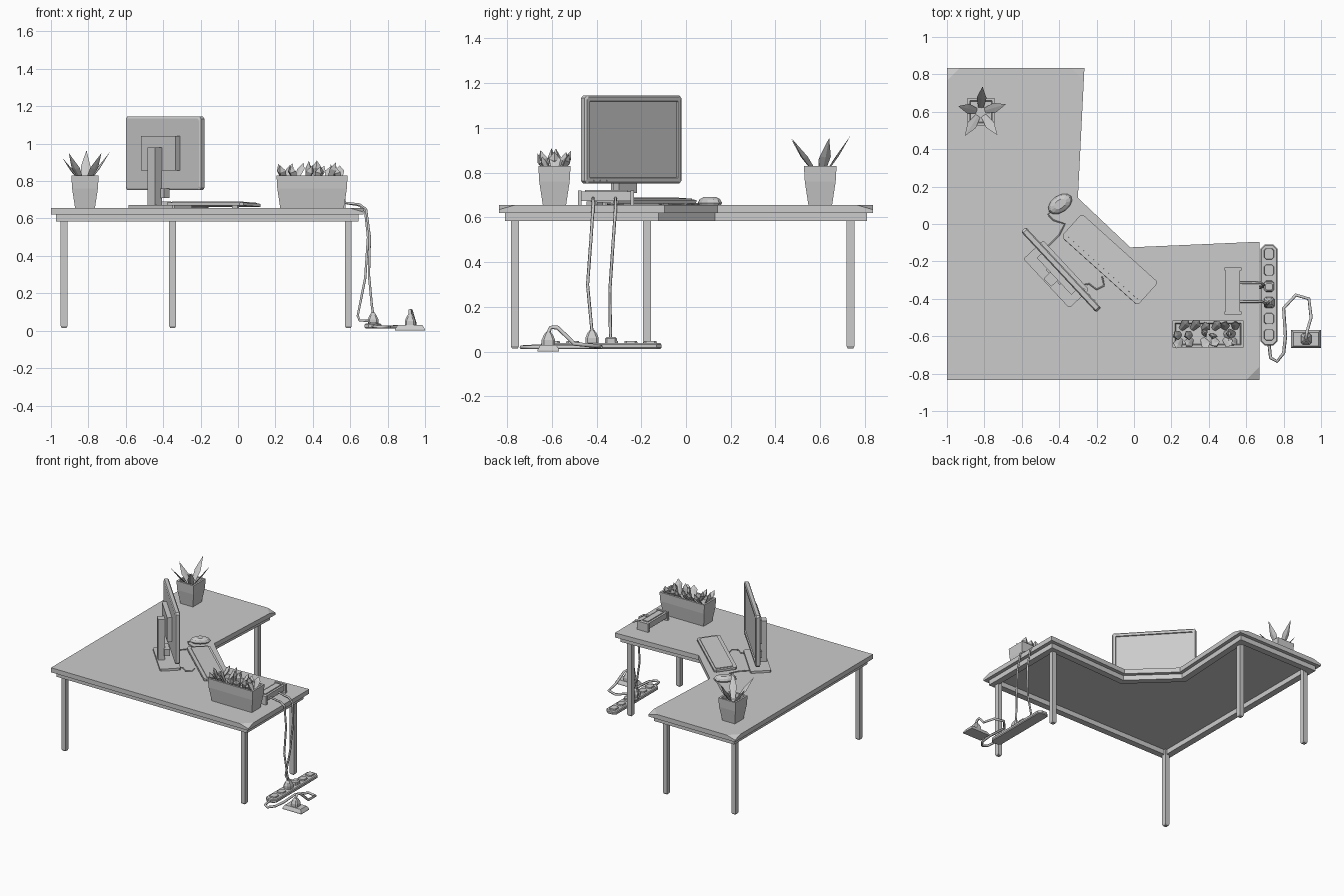
import bpy, bmesh, math, random
from mathutils import Vector, Matrix

if "Cube" in bpy.data.objects:
    bpy.data.objects.remove(bpy.data.objects["Cube"])

random.seed(4)
TOP = 0.655


def make(name, verts, faces, mat=None):
    me = bpy.data.meshes.new(name)
    me.from_pydata([tuple(v) for v in verts], [], faces)
    bm = bmesh.new()
    bm.from_mesh(me)
    bmesh.ops.recalc_face_normals(bm, faces=bm.faces)
    bm.to_mesh(me)
    bm.free()
    ob = bpy.data.objects.new(name, me)
    bpy.context.collection.objects.link(ob)
    if mat:
        ob.matrix_world = mat
    return ob


def loft(name, rings, mat=None, cyclic=False):
    n, m = len(rings[0]), len(rings)
    faces = []
    for r in range(m if cyclic else m - 1):
        s = (r + 1) % m
        faces += [(r * n + i, r * n + (i + 1) % n, s * n + (i + 1) % n, s * n + i) for i in range(n)]
    if not cyclic:
        faces += [tuple(range(n)), tuple(range((m - 1) * n, m * n))]
    return make(name, [v for ring in rings for v in ring], faces, mat)


def rect(hx, hy, z, c=0):
    if not c:
        return [(-hx, -hy, z), (hx, -hy, z), (hx, hy, z), (-hx, hy, z)]
    return [(-hx + c, -hy, z), (hx - c, -hy, z), (hx, -hy + c, z), (hx, hy - c, z),
            (hx - c, hy, z), (-hx + c, hy, z), (-hx, hy - c, z), (-hx, -hy + c, z)]


def frame(x, y, z=0, deg=0, tilt=0):
    return (Matrix.Translation((x, y, z)) @ Matrix.Rotation(math.radians(deg), 4, 'Z')
            @ Matrix.Rotation(math.radians(tilt), 4, 'X'))


def box(name, size, loc, mat=None, c=0):
    x, y, z = size
    m = (mat or Matrix()) @ Matrix.Translation(loc)
    return loft(name, [rect(x / 2, y / 2, -z / 2, c), rect(x / 2, y / 2, z / 2, c)], m)


def cable(name, pts, r=0.007):
    cu = bpy.data.curves.new(name, 'CURVE')
    cu.dimensions = '3D'
    cu.bevel_depth, cu.bevel_resolution, cu.use_fill_caps = r, 1, True
    sp = cu.splines.new('POLY')
    sp.points.add(len(pts) - 1)
    for p, q in zip(sp.points, pts):
        p.co = (*q, 1)
    ob = bpy.data.objects.new(name, cu)
    bpy.context.collection.objects.link(ob)


def leaf(name, base, tip, w, t, at=0.5):
    base, tip = Vector(base), Vector(tip)
    d = (tip - base).normalized()
    side = d.cross(Vector((0, 0, 1)))
    side = side.normalized() if side.length > 1e-3 else Vector((1, 0, 0))
    up = side.cross(d)
    mid = base.lerp(tip, at)
    ring = [mid + side * w, mid - up * t, mid - side * w, mid + up * t * 0.3]
    foot = [base + (p - mid) * 0.5 for p in ring]
    faces = [(i, (i + 1) % 4, 4 + (i + 1) % 4, 4 + i) for i in range(4)]
    faces += [(4 + i, 4 + (i + 1) % 4, 8) for i in range(4)] + [(3, 2, 1, 0)]
    return make(name, foot + ring + [tip], faces)


# Desk top: L-shaped slab with dipped outer corners
outline = [(-1, -.835), (.67, -.835), (.67, -.095), (-.02, -.125), (-.3, .14), (-.265, .835), (-1, .835)]
poly = [Vector(p) for p in outline]
pts, tris, main = [], [], []
for i, p in enumerate(poly):
    if i in (1, 5, 6):
        k = len(pts)
        a, b = poly[i - 1], poly[(i + 1) % 7]
        pts += [(*(p + (a - p).normalized() * .07), TOP), (*p, TOP - .02), (*(p + (b - p).normalized() * .07), TOP)]
        tris.append((k, k + 1, k + 2))
        main += [k, k + 2]
    else:
        main.append(len(pts))
        pts.append((*p, TOP))
n = len(pts)
sides = [(i, (i + 1) % n, n + (i + 1) % n, n + i) for i in range(n)]
make("desk_top", pts + [(x, y, .62) for x, y, z in pts], [tuple(main)] + tris + sides + [tuple(range(n, 2 * n))])


# Under-frame following the inset outline
def inset(d, z):
    out = []
    for i, p in enumerate(poly):
        d1, d2 = (p - poly[i - 1]).normalized(), (poly[(i + 1) % 7] - p).normalized()
        n1, n2 = Vector((-d1.y, d1.x)), Vector((-d2.y, d2.x))
        out.append((*(p + (n1 + n2) / (1 + n1.dot(n2)) * d), z))
    return out


loft("desk_frame", [inset(.027, .583), inset(.027, .621), inset(.075, .621), inset(.075, .583)], cyclic=True)

# Legs
for i, (x, y) in enumerate([(-.93, -.765), (.59, -.765), (.59, -.175), (-.93, .735), (-.35, .735)]):
    loft(f"leg_{i}", [rect(.013, .013, .015), rect(.018, .018, .025), rect(.018, .018, .62)], frame(x, y))


# Pots
def pot(name, x, y, hx, hy):
    prof = [(.02, TOP), (.004, .76), (0, .83), (.014, .83), (.018, .80)]
    loft(name, [rect(hx - d, hy - d, z) for d, z in prof], frame(x, y))


pot("square_pot", -.818, .6, .073, .073)
pot("planter_box", .396, -.588, .19, .072)

# Spiky plant: five long leaves and a few upright inner ones
for i, (x, y, z) in enumerate([(-.81, .735, .965), (-.685, .64, .955), (-.73, .475, .95),
                               (-.905, .47, .95), (-.94, .63, .925)]):
    leaf(f"spiky_leaf_{i}", (-.82 + (x + .82) * .12, .6 + (y - .6) * .12, .79), (x, y, z), .026, .008)

# Succulents packed in the planter
for i in range(18):
    row = i % 3 - 1
    x = .25 + .29 * (i // 3) / 5
    leaf(f"succulent_leaf_{i}", (x, -.588 + row * .025, .80),
         (x + random.uniform(-.05, .05), -.588 + row * .065 + random.uniform(-.015, .015),
          random.uniform(.88, .912) - abs(row) * .008), .026, .022, .66)

# Monitor, facing the inner corner
M = frame(-.39, -.245, 0, -47)
U = M @ Matrix.Translation((0, 0, .948)) @ Matrix.Rotation(math.radians(-90), 4, 'X')
loft("monitor_screen", [rect(.285, .187, -.018, .012), rect(.295, .197, -.012, .012), rect(.295, .197, .012, .012),
                        rect(.288, .19, .018, .012), rect(.27, .172, .018, .003), rect(.268, .170, .01, .003)], U)
box("monitor_back_plate", (.27, .034, .185), (0, -.034, .948), M)
box("monitor_pillar", (.06, .05, .325), (0, -.075, .818), M)
box("monitor_neck", (.11, .04, .05), (0, -.04, .735), M)
box("monitor_base", (.36, .145, .016), (0, -.035, TOP + .008), M, .008)
for i in range(3):
    box(f"monitor_button_{i}", (.014, .006, .008), (.16 + i * .04, .019, .763), M)

# Keyboard with back feet
K = frame(-.13, -.19, .674, -42, -3)
box("keyboard", (.55, .165, .016), (0, 0, 0), K, .014)
box("keyboard_keys", (.51, .125, .008), (0, .004, .009), K, .006)
for s in (-1, 1):
    box("keyboard_foot", (.04, .012, .018), (s * .22, -.068, -.012), K)

# Mouse
loft("mouse", [[(.072 * r * math.cos(a * math.pi / 6), .045 * r * math.sin(a * math.pi / 6), z) for a in range(12)]
               for r, z in [(.9, 0), (1, .01), (.85, .026), (.5, .037)]], frame(-.395, .107, TOP, 35))
z = TOP + .005
cable("mouse_cable", [(-.44, .07, z), (-.46, .05, z), (-.43, .02, z), (-.37, 0, z), (-.40, -.06, z), (-.46, -.12, z)], .004)
cable("keyboard_cable", [(-.17, -.28, z), (-.16, -.33, z), (-.2, -.35, z), (-.24, -.32, z), (-.3, -.33, z)], .004)

# Desk device with two end caps
box("device_body", (.075, .23, .042), (.528, -.357, .695))
box("device_panel", (.045, .19, .01), (.528, -.357, .718))
for y in (-.475, -.24):
    box("device_end", (.092, .016, .065), (.53, y, TOP + .032))

# Power strip with sockets
loft("power_strip", [rect(.04, .265, .012, .02), rect(.045, .27, .018, .022), rect(.045, .27, .032, .022),
                     rect(.04, .265, .038, .02)], frame(.722, -.38))
for i in range(6):
    y = -.16 - i * .0865
    loft(f"socket_{i}", [rect(.026, .03, .036, .01), rect(.024, .028, .047, .01)], frame(.722, y))

# Wall outlet block
loft("outlet_block", [rect(.08, .048, .0), rect(.08, .048, .008), rect(.066, .036, .03)], frame(.92, -.615))


# Plugs
def plug(name, x, y, z):
    loft(name, [rect(.028, .03, z, .01), rect(.028, .03, z + .025, .01), rect(.018, .02, z + .048, .008),
                rect(.01, .01, z + .06, .004)], frame(x, y))


plug("strip_plug_upright", .722, -.42, .036)
plug("outlet_plug", .92, -.615, .028)
loft("strip_plug_side", [rect(.026, .026, .04, .008), rect(.026, .026, .058, .008), rect(.018, .018, .066, .006)],
     frame(.722, -.335))

# Cables
cable("device_cable_a", [(.565, -.415, .685), (.65, -.415, .675), (.685, -.415, .65), (.705, -.425, .5),
                         (.70, -.44, .3), (.715, -.425, .14), (.722, -.42, .09)])
cable("device_cable_b", [(.565, -.315, .685), (.65, -.315, .67), (.68, -.315, .64), (.695, -.325, .5),
                         (.68, -.34, .28), (.64, -.338, .08), (.65, -.336, .055), (.70, -.335, .052)])
cable("strip_cable", [(.722, -.64, .025), (.73, -.715, .022), (.765, -.735, .02), (.80, -.69, .02), (.81, -.6, .02),
                      (.80, -.45, .02), (.865, -.38, .022), (.935, -.4, .025), (.947, -.5, .035),
                      (.935, -.54, .075), (.925, -.575, .108), (.92, -.605, .108), (.92, -.615, .085)], .009)
